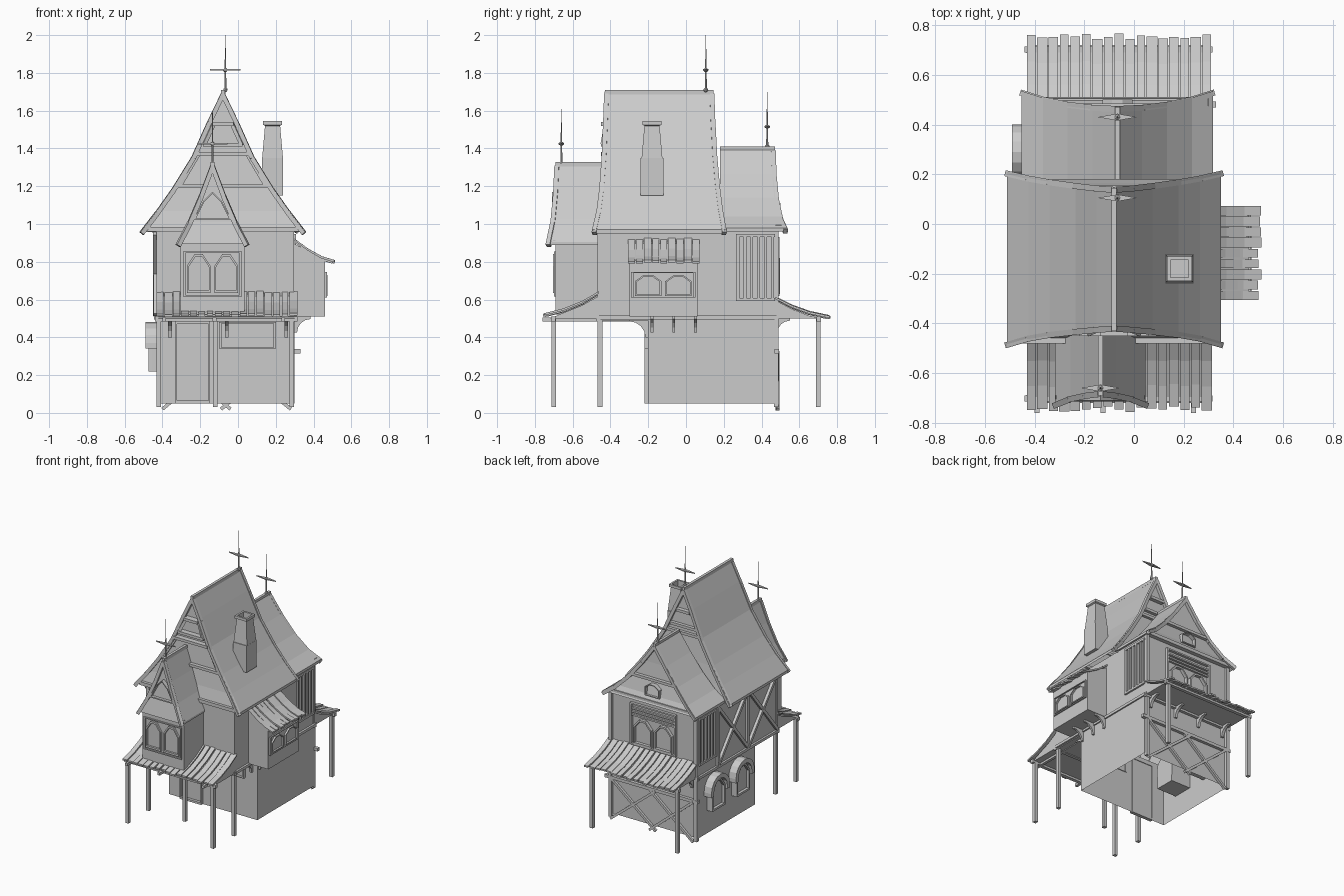
import bpy, bmesh, math, random
from mathutils import Vector, Matrix

if "Cube" in bpy.data.objects:
    bpy.data.objects.remove(bpy.data.objects["Cube"])

random.seed(4)
parts = {}


def add(name, verts, faces):
    bm = parts.setdefault(name, bmesh.new())
    vs = [bm.verts.new(v) for v in verts]
    for f in faces:
        bm.faces.new([vs[i] for i in f])


def at(axis, p, d):
    return (p[0], d, p[1]) if axis == 'y' else (d, p[0], p[1])


def prism(name, pts, axis, a, b):
    """Extrude a profile (x,z) along y, or (y,z) along x."""
    n = len(pts)
    add(name, [at(axis, p, d) for d in (a, b) for p in pts],
        [list(range(n)), list(range(n, 2 * n))] +
        [(i, (i + 1) % n, n + (i + 1) % n, n + i) for i in range(n)])


def box(name, x0, x1, y0, y1, z0, z1):
    prism(name, [(x0, z0), (x1, z0), (x1, z1), (x0, z1)], 'y', y0, y1)


def walls(name, x0, x1, y0, y1, z0, z1):
    """Four walls without floor or lid."""
    c = [(x0, y0), (x1, y0), (x1, y1), (x0, y1)]
    add(name, [(x, y, z) for z in (z0, z1) for x, y in c],
        [(i, (i + 1) % 4, 4 + (i + 1) % 4, 4 + i) for i in range(4)])


def bar(name, p, q, w=0.022):
    p, q = Vector(p), Vector(q)
    d = q - p
    m = Matrix.Translation((p + q) / 2) @ d.to_track_quat('Z', 'Y').to_matrix().to_4x4() \
        @ Matrix.Diagonal((w, w, d.length, 1))
    bmesh.ops.create_cube(parts.setdefault(name, bmesh.new()), size=1, matrix=m)


def frame(name, pts, k, axis, a, b):
    """Ring between a closed outline and its copy scaled by k."""
    n = len(pts)
    cx = (min(p[0] for p in pts) + max(p[0] for p in pts)) / 2
    cz = (min(p[1] for p in pts) + max(p[1] for p in pts)) / 2
    inner = [(cx + (p[0] - cx) * k, cz + (p[1] - cz) * k) for p in pts]
    loops = [(pts, a), (inner, a), (inner, b), (pts, b)]
    add(name, [at(axis, p, d) for l, d in loops for p in l],
        [(r * n + i, r * n + (i + 1) % n, (r + 1) % 4 * n + (i + 1) % n, (r + 1) % 4 * n + i)
         for r in range(4) for i in range(n)])


def pointed(name, c, w, z0, z1, axis, a, b):
    s = z1 - (z1 - z0) * 0.3
    h = w / 2
    frame(name, [(c - h, z0), (c + h, z0), (c + h, s), (c + h * .35, z1), (c - h * .35, z1), (c - h, s)],
          0.86, axis, a, b)


def roof(name, cx, prof, t=0.02):
    """prof: (half width, z, y front, y back) from ridge to eave."""
    sec = [(-h, z, a, b) for h, z, a, b in reversed(prof)] + list(prof[1:])
    vs, fs = [], []
    for h, z, a, b in sec:
        vs += [(cx + h, a, z), (cx + h, b, z), (cx + h, b, z - t), (cx + h, a, z - t)]
    for i in range(len(sec) - 1):
        fs += [(4 * i + j, 4 * i + (j + 1) % 4, 4 * i + 4 + (j + 1) % 4, 4 * i + 4 + j) for j in range(4)]
    n = len(vs)
    add(name, vs, fs + [(0, 1, 2, 3), (n - 4, n - 3, n - 2, n - 1)])
    box(name + "_ridge", cx - .01, cx + .01, prof[0][2], prof[0][3], prof[0][1] - .02, prof[0][1] + .004)


def gable(name, cx, prof, end, inset):
    """Wall under a roof end plus barge boards along its edge (end 2 front, 3 back)."""
    vs = [(cx + s * max(h - .01, 0), p[end] + inset, z - .012) for h, z, *p in [(q[0], q[1], 0, 0, q[2], q[3]) for q in prof]
          for p in [[0, 0] + list(p[2:])] for s in (-1, 1)]
    add(name + "_wall", vs, [(2 * i, 2 * i + 1, 2 * i + 3, 2 * i + 2) for i in range(len(prof) - 1)])
    for s in (-1, 1):
        for p, q in zip(prof, prof[1:]):
            o = .3 * inset
            bar(name + "_barge_board", (cx + s * p[0], p[end] + o, p[1] - .02),
                (cx + s * q[0], q[end] + o, q[1] - .02), .024)


def planks(name, prof, axis, a, b, n):
    """Row of uneven boards following a sagging profile."""
    step = (b - a) / n
    for i in range(n):
        k, dz = random.uniform(.96, 1.04), random.uniform(-.004, .006)
        c, w = a + (i + .5) * step, step * random.uniform(.38, .49)
        p0 = prof[0]
        top = [(p0[0] + (p[0] - p0[0]) * k, p[1] + dz) for p in prof]
        prism(name, top + [(p[0], p[1] - .012) for p in reversed(top)], axis, c - w, c + w)


def bracket(name, axis, c, u, z, s, r=.08, w=.02):
    """Curved bracket from wall position u, projecting along sign s, top at z."""
    arc = [(u + s * (r - r * .85 * math.cos(t * math.pi / 8)), z - r + r * .85 * math.sin(t * math.pi / 8)) for t in range(5)]
    prism(name, [(u, z), (u, z - r)] + arc + [(u + s * r, z)], axis, c - w / 2, c + w / 2)


def finial(name, x, y, z):
    bm = parts.setdefault(name, bmesh.new())
    bmesh.ops.create_cone(bm, cap_ends=True, segments=8, radius1=.006, radius2=.001, depth=.3,
                          matrix=Matrix.Translation((x, y, z + .15)))
    for dz in (.01, .115):
        bmesh.ops.create_icosphere(bm, subdivisions=1, radius=.013, matrix=Matrix.Translation((x, y, z + dz)))
    d = [(-.08, 0), (0, -.014), (.08, 0), (0, .014)]
    add(name, [(x + a, y + b, z + h) for h in (.112, .12) for a, b in d],
        [(0, 1, 2, 3), (4, 5, 6, 7)] + [(i, (i + 1) % 4, 4 + (i + 1) % 4, 4 + i) for i in range(4)])


# body walls and overhang floor
walls("ground_floor_walls", -.43, .30, -.2, .47, .05, .5)
walls("upper_floor_walls", -.43, .295, -.46, .475, .5, .97)
box("overhang_floor", -.43, .295, -.46, -.2, .49, .505)

# roofs with flared ends
MAIN = [(0, 1.705, -.43, .145), (.07, 1.56, -.435, .15), (.155, 1.37, -.443, .16), (.26, 1.2, -.455, .175),
        (.345, 1.08, -.47, .19), (.43, .97, -.495, .21)]
REAR = [(0, 1.405, .18, .47), (.1, 1.265, .18, .475), (.2, 1.14, .18, .487), (.3, 1.04, .18, .508), (.385, .98, .18, .535)]
BAY = [(0, 1.325, -.69, -.42), (.06, 1.165, -.697, -.42), (.12, 1.025, -.71, -.42), (.182, .905, -.735, -.42)]
roof("main_roof", -.08, MAIN)
roof("rear_roof", -.067, REAR)
roof("bay_roof", -.135, BAY, .015)
gable("main_front_gable", -.08, MAIN, 2, .03)
gable("main_back_gable", -.08, MAIN, 3, -.025)
gable("rear_gable", -.067, REAR, 3, -.025)
gable("bay_gable", -.135, BAY, 2, .02)

# gable timbers
for z, h in ((1.53, .055), (1.42, .105), (1.37, .14), (1.2, .24)):
    box("front_gable_timber", -.08 - h, -.08 + h, -.45, -.405, z - .01, z + .01)
    if z > 1.3:
        box("back_gable_timber", -.08 - h, -.08 + h, .12, .155, z - .01, z + .01)
for s in (-1, 1):
    for z0, z1, h0, h1 in ((1.2, 1.37, .23, .13), (1.42, 1.53, .1, .05)):
        bar("front_gable_timber", (-.08 + s * h0, -.44, z0), (-.08 + s * h1, -.42, z1), .02)
box("rear_gable_timber", -.25, .12, .45, .485, 1.13, 1.15)
box("rear_gable_timber", -.43, .3, .475, .505, .97, .995)
pointed("rear_gable_window", -.067, .12, 1.02, 1.11, 'y', .455, .5)
box("front_eave_beam", -.48, .33, -.48, -.45, .96, .985)
frame("bay_gable_window", [(-.235, 1.02), (-.035, 1.02), (-.085, 1.12), (-.135, 1.17), (-.185, 1.12)], .88, 'y', -.71, -.68)

# front bay with twin windows
box("front_bay", -.305, .035, -.69, -.44, .52, .92)
frame("front_bay_frame", [(-.29, .615), (.02, .615), (.02, .855), (-.29, .855)], .93, 'y', -.70, -.685)
for c in (-.208, -.062):
    pointed("front_bay_window", c, .125, .635, .84, 'y', -.705, -.685)
box("front_bay_eave", -.315, .045, -.705, -.69, .895, .915)

# side bay with twin windows, plank hood and brackets
prism("side_bay", [(.29, .51), (.46, .51), (.46, .81), (.29, .90)], 'y', -.30, .06)
frame("side_bay_frame", [(-.29, .61), (.05, .61), (.05, .745), (-.29, .745)], .93, 'x', .455, .47)
for c in (-.2, -.04):
    pointed("side_bay_window", c, .14, .62, .73, 'x', .455, .473)
planks("side_bay_hood", [(.29, .925), (.37, .865), (.44, .825), (.505, .805)], 'y', -.31, .075, 9)
for y in (-.18, -.065, .05):
    bracket("side_bay_bracket", 'y', y, .3, .51, 1, .085, .014)

# front and back plank canopies
planks("front_canopy_planks", [(-.46, .64), (-.55, .587), (-.65, .547), (-.745, .523)], 'x', -.435, .315, 17)
planks("back_canopy_planks", [(.475, .612), (.56, .568), (.65, .535), (.755, .512)], 'x', -.435, .315, 17)
prism("front_canopy_base", [(-.46, .50), (-.46, .62), (-.55, .57), (-.65, .53), (-.72, .50)], 'x', -.42, .3)
prism("back_canopy_base", [(.475, .5), (.475, .595), (.56, .55), (.65, .515), (.72, .5)], 'x', -.42, .3)
box("front_canopy_beam", -.44, .315, -.715, -.69, .485, .51)
box("back_canopy_beam", -.44, .315, .69, .715, .485, .51)
for x in (-.39, -.125, .24):
    box("canopy_joist", x - .01, x + .01, -.76, -.2, .485, .505)
for x in (-.36, -.06, .255):
    bracket("overhang_bracket", 'x', x, -.2, .5, -1, .1)
for x in (-.38, -.17, .03, .25):
    bracket("back_bracket", 'x', x, .47, .5, 1)

# posts and corner timbers
for x in (-.42, .285):
    for y, z in ((-.7, .5), (-.455, .97), (.70, .5), (.478, .97)):
        bar("post", (x, y, .03), (x, y, z), .025)
bar("post", (-.12, -.455, .03), (-.12, -.455, .5), .025)
for y in (-.465, .48):
    box("floor_beam", -.44, .305, y - .012, y + .012, .485, .515)
for x in (-.435, .3):
    box("floor_beam", x - .01, x + .01, -.46, .48, .495, .515)

# door and shop window on the ground floor front
frame("front_door_frame", [(-.33, .05), (-.15, .05), (-.15, .485), (-.33, .485)], .93, 'y', -.22, -.195)
frame("shop_window_frame", [(-.1, .34), (.2, .34), (.2, .48), (-.1, .48)], .92, 'y', -.22, -.195)

# back wall: cross braces, rail, twin windows with slatted head
for x0, x1 in ((-.40, -.04), (-.09, .28)):
    bar("back_brace", (x0, .483, .02), (x1, .483, .32), .018)
    bar("back_brace", (x1, .486, .02), (x0, .486, .32), .018)
box("back_rail", -.44, .33, .468, .492, .315, .338)
frame("back_window_frame", [(-.26, .62), (.12, .62), (.12, .93), (-.26, .93)], .93, 'y', .47, .495)
for c in (-.155, .015):
    pointed("back_window", c, .15, .63, .82, 'y', .47, .498)
for z in (.835, .86, .885):
    box("back_window_slat", -.25, .11, .47, .49, z, z + .012)

# barred windows near the back corners, cross braces on the left wall
for x in (-.435, .3):
    for i in range(6):
        bar("window_bar", (x, .275 + i * .037, .6), (x, .275 + i * .037, .94), .014)
    for z in (.6, .94):
        bar("window_bar", (x, .265, z), (x, .47, z), .016)
for y0, y1 in ((-.45, -.1), (-.1, .25)):
    bar("left_brace", (-.437, y0, .52), (-.437, y1, .95), .022)
    bar("left_brace", (-.44, y1, .52), (-.44, y0, .95), .022)
    bar("left_post", (-.437, y1, .51), (-.437, y1, .96), .022)

# arched windows on the left wall
for y in (0, .29):
    out = [(y + .11 * math.cos(t * math.pi / 8), .37 + .11 * math.sin(t * math.pi / 8)) for t in range(9)]
    inn = [(y + .078 * math.cos(t * math.pi / 8), .37 + .078 * math.sin(t * math.pi / 8)) for t in range(8, -1, -1)]
    prism("window_arch", [(y + .11, .34)] + out + [(y - .11, .34), (y - .078, .34)] + inn + [(y + .078, .34)], 'x', -.49, -.42)
    prism("arched_window_box", [(y - .075, .22), (y + .075, .22)] + inn[::-1], 'x', -.455, -.27)
    pointed("arched_window_frame", y, .15, .22, .44, 'x', -.475, -.45)

# chimney: footing, tapered hollow shaft, cap
X, Y = .183, -.18
box("chimney_footing", X - .056, X + .056, Y - .06, Y + .06, 1.15, 1.35)
levels = [(.055, 1.35), (.04, 1.52), (.05, 1.525), (.05, 1.545), (.036, 1.545), (.036, 1.4)]
add("chimney_shaft", [(X + a * r, Y + b * r, z) for r, z in levels for a, b in ((-1, -1), (1, -1), (1, 1), (-1, 1))],
    [(4 * i + j, 4 * i + (j + 1) % 4, 4 * i + 4 + (j + 1) % 4, 4 * i + 4 + j) for i in range(5) for j in range(4)]
    + [(20, 21, 22, 23)])

# finials
finial("main_finial", -.067, .105, 1.70)
finial("rear_finial", -.067, .43, 1.40)
finial("bay_finial", -.135, -.66, 1.31)

for name, bm in parts.items():
    bmesh.ops.recalc_face_normals(bm, faces=bm.faces)
    me = bpy.data.meshes.new(name)
    bm.to_mesh(me)
    bm.free()
    bpy.context.collection.objects.link(bpy.data.objects.new(name, me))
